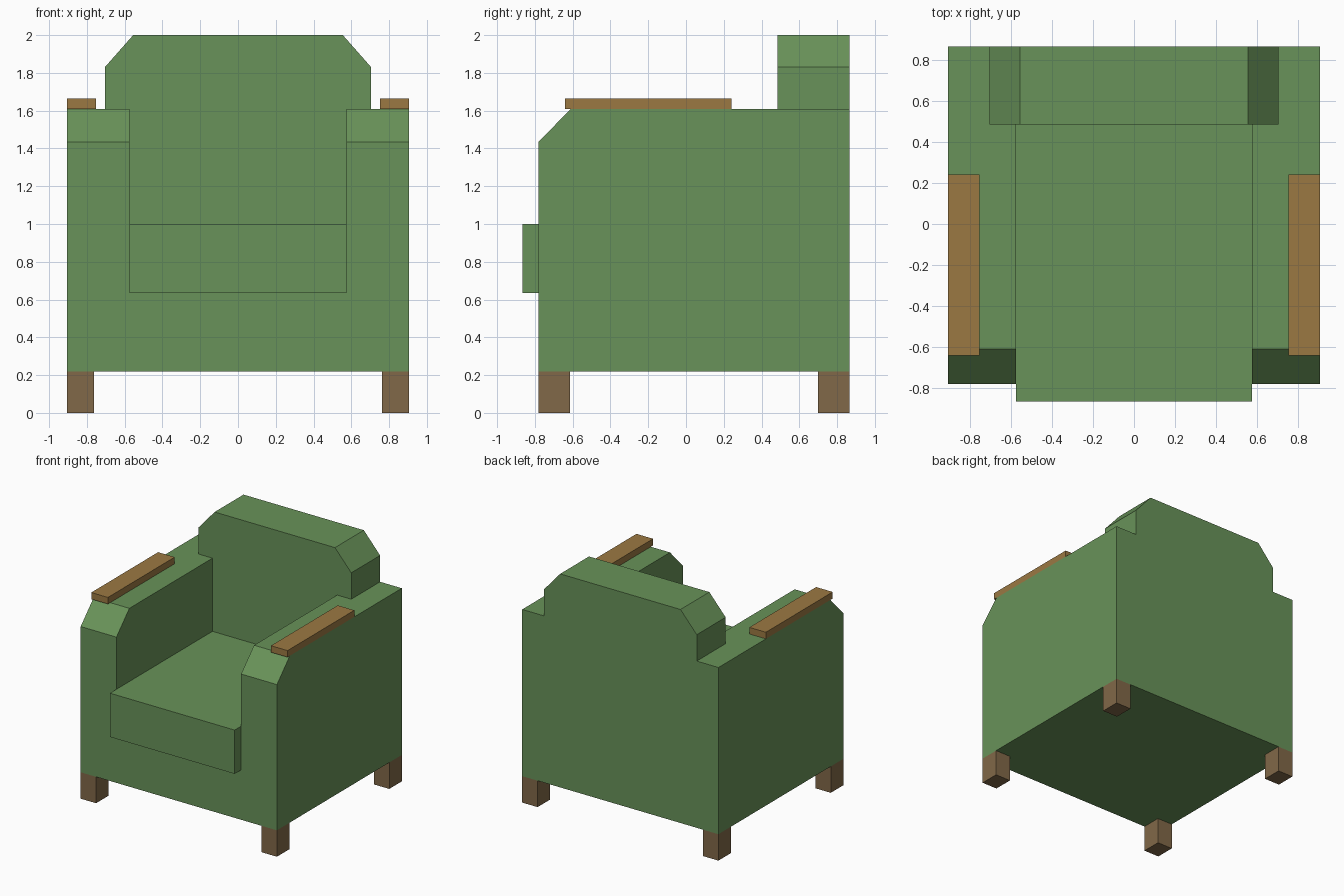
import bpy, bmesh
from mathutils import Vector

if "Cube" in bpy.data.objects:
    bpy.data.objects.remove(bpy.data.objects["Cube"])


def material(name, rgb):
    m = bpy.data.materials.new(name)
    m.diffuse_color = (*rgb, 1)
    m.use_nodes = True
    m.node_tree.nodes["Principled BSDF"].inputs["Base Color"].default_value = m.diffuse_color
    return m


FABRIC = material("green_fabric", (0.14, 0.29, 0.10))
WOOD = material("armrest_wood", (0.33, 0.19, 0.055))
DARK_WOOD = material("leg_wood", (0.22, 0.14, 0.065))


def prism(name, points, direction, mat):
    """Extrude a closed flat profile along a direction."""
    bm = bmesh.new()
    face = bm.faces.new([bm.verts.new(p) for p in points])
    out = bmesh.ops.extrude_face_region(bm, geom=[face])
    verts = [g for g in out["geom"] if isinstance(g, bmesh.types.BMVert)]
    bmesh.ops.translate(bm, verts=verts, vec=Vector(direction))
    bmesh.ops.recalc_face_normals(bm, faces=bm.faces)
    mesh = bpy.data.meshes.new(name)
    bm.to_mesh(mesh)
    bm.free()
    mesh.materials.append(mat)
    ob = bpy.data.objects.new(name, mesh)
    bpy.context.collection.objects.link(ob)
    return ob


def box(name, x, y, z, mat):
    pts = [(x[0], y[0], z[0]), (x[1], y[0], z[0]), (x[1], y[1], z[0]), (x[0], y[1], z[0])]
    return prism(name, pts, (0, 0, z[1] - z[0]), mat)


W, FRONT, BACK = 0.905, -0.78, 0.865
SEAT_W, BACK_FRONT, ARM_TOP = 0.575, 0.485, 1.61

# Frame: side profile with sloped arm fronts, hollowed for the seat
side = [(FRONT, 0.22), (BACK, 0.22), (BACK, ARM_TOP), (-0.61, ARM_TOP), (FRONT, 1.435)]
frame = prism("frame", [(-W, y, z) for y, z in side], (2 * W, 0, 0), FABRIC)
cutter = box("seat_cutter", (-SEAT_W, SEAT_W), (-1.2, BACK_FRONT), (0.635, 2.2), FABRIC)
cutter.hide_render = True
mod = frame.modifiers.new("seat_space", 'BOOLEAN')
mod.operation, mod.solver, mod.object = 'DIFFERENCE', 'EXACT', cutter
bpy.context.view_layer.objects.active = frame
bpy.ops.object.modifier_apply(modifier=mod.name)
bpy.data.objects.remove(cutter)

# Seat cushion, protruding at the front
box("seat_cushion", (-SEAT_W, SEAT_W), (-0.865, BACK_FRONT), (0.635, 1.0), FABRIC)

# Top of the backrest with cut corners
outline = [(-0.705, ARM_TOP), (0.705, ARM_TOP), (0.705, 1.83),
           (0.555, 2.0), (-0.555, 2.0), (-0.705, 1.83)]
prism("backrest_top", [(x, BACK_FRONT, z) for x, z in outline],
      (0, BACK - BACK_FRONT, 0), FABRIC)

# Wooden armrests and legs on both sides
for s, label in ((-1, "left"), (1, "right")):
    box(f"{label}_armrest", sorted((s * 0.752, s * W)), (-0.64, 0.24), (ARM_TOP, 1.665), WOOD)
    for end, y in (("front", (FRONT, -0.615)), ("back", (0.70, BACK))):
        box(f"{end}_{label}_leg", sorted((s * 0.763, s * W)), y, (0, 0.22), DARK_WOOD)
